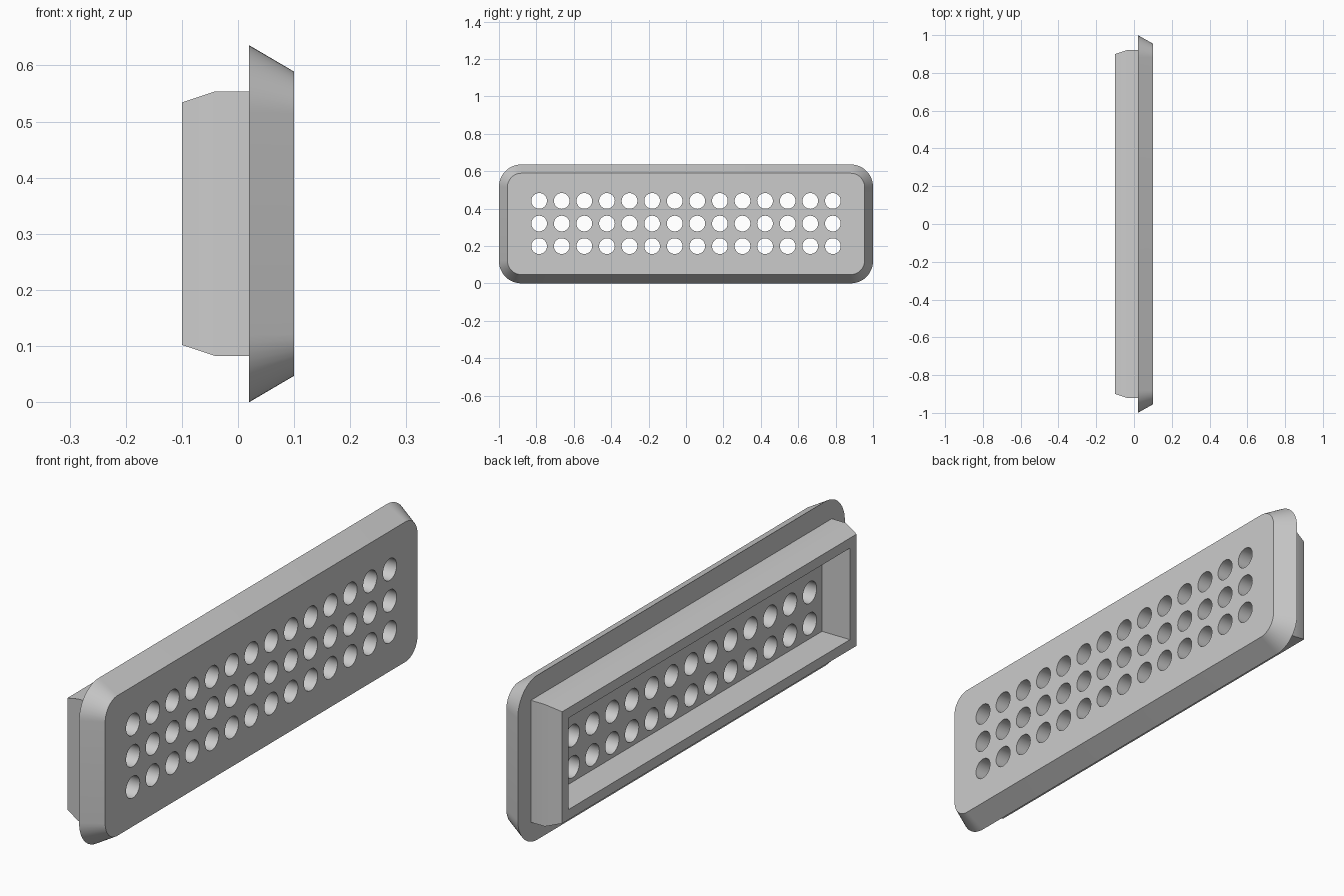
import bpy
import bmesh
import math
from mathutils import Matrix, Vector

cube = bpy.data.objects.get("Cube")
if cube:
    bpy.data.objects.remove(cube)

MID_Z = 0.318

grey = bpy.data.materials.new("light_grey")
grey.use_nodes = True
colour = (0.6, 0.6, 0.6, 1)
grey.diffuse_color = colour
grey.node_tree.nodes["Principled BSDF"].inputs["Base Color"].default_value = colour


def outline(x, half_y, half_z, radius=0, steps=12):
    """Rectangle in the YZ plane, with rounded corners if a radius is given."""
    points = []
    for i, (sy, sz) in enumerate([(1, 1), (-1, 1), (-1, -1), (1, -1)]):
        centre = Vector((x, sy * (half_y - radius), MID_Z + sz * (half_z - radius)))
        for k in range(steps + 1 if radius else 1):
            a = math.pi / 2 * (i + k / steps)
            points.append(centre + radius * Vector((0, math.cos(a), math.sin(a))))
    return points


def make_object(name, bm):
    bmesh.ops.recalc_face_normals(bm, faces=bm.faces)
    mesh = bpy.data.meshes.new(name)
    bm.to_mesh(mesh)
    bm.free()
    mesh.materials.append(grey)
    obj = bpy.data.objects.new(name, mesh)
    bpy.context.collection.objects.link(obj)
    return obj


def loft(name, outlines, closed):
    """Skin consecutive outlines; either loop back to the first or cap both ends."""
    bm = bmesh.new()
    rings = [[bm.verts.new(p) for p in pts] for pts in outlines]
    pairs = list(zip(rings, rings[1:]))
    if closed:
        pairs.append((rings[-1], rings[0]))
    else:
        bm.faces.new(rings[0])
        bm.faces.new(rings[-1])
    for a, b in pairs:
        n = len(a)
        for i in range(n):
            j = (i + 1) % n
            bm.faces.new((a[i], a[j], b[j], b[i]))
    return make_object(name, bm)


def smooth(obj):
    bpy.ops.object.select_all(action="DESELECT")
    obj.select_set(True)
    bpy.context.view_layer.objects.active = obj
    bpy.ops.object.shade_smooth_by_angle(angle=math.radians(30))


# Face plate with rounded corners and a sloping rim
plate = loft("face_plate", [
    outline(0.02, 1.0, 0.318, 0.12),
    outline(0.10, 0.955, 0.271, 0.075),
], closed=False)

# Grid of round holes through the plate
bm = bmesh.new()
turn = Matrix.Rotation(math.pi / 2, 4, "Y")
for column in range(14):
    for row in (-1, 0, 1):
        place = Matrix.Translation((0.06, (column - 6.5) * 0.1208, MID_Z + 0.002 + row * 0.121))
        bmesh.ops.create_cone(bm, cap_ends=True, segments=32, radius1=0.042,
                              radius2=0.042, depth=0.2, matrix=place @ turn)
cutter = make_object("hole_cutter", bm)
cutter.hide_render = True
cut = plate.modifiers.new("holes", "BOOLEAN")
cut.operation = "DIFFERENCE"
cut.solver = "EXACT"
cut.object = cutter
bpy.context.view_layer.objects.active = plate
bpy.ops.object.modifier_apply(modifier=cut.name)
bpy.data.objects.remove(cutter)

# Hollow rectangular collar behind the plate, tapering at its open end
collar = loft("rear_collar", [
    outline(0.02, 0.92, 0.236),
    outline(-0.04, 0.92, 0.236),
    outline(-0.10, 0.90, 0.216),
    outline(-0.10, 0.86, 0.177),
    outline(0.02, 0.86, 0.177),
], closed=True)

for part in (plate, collar):
    smooth(part)
